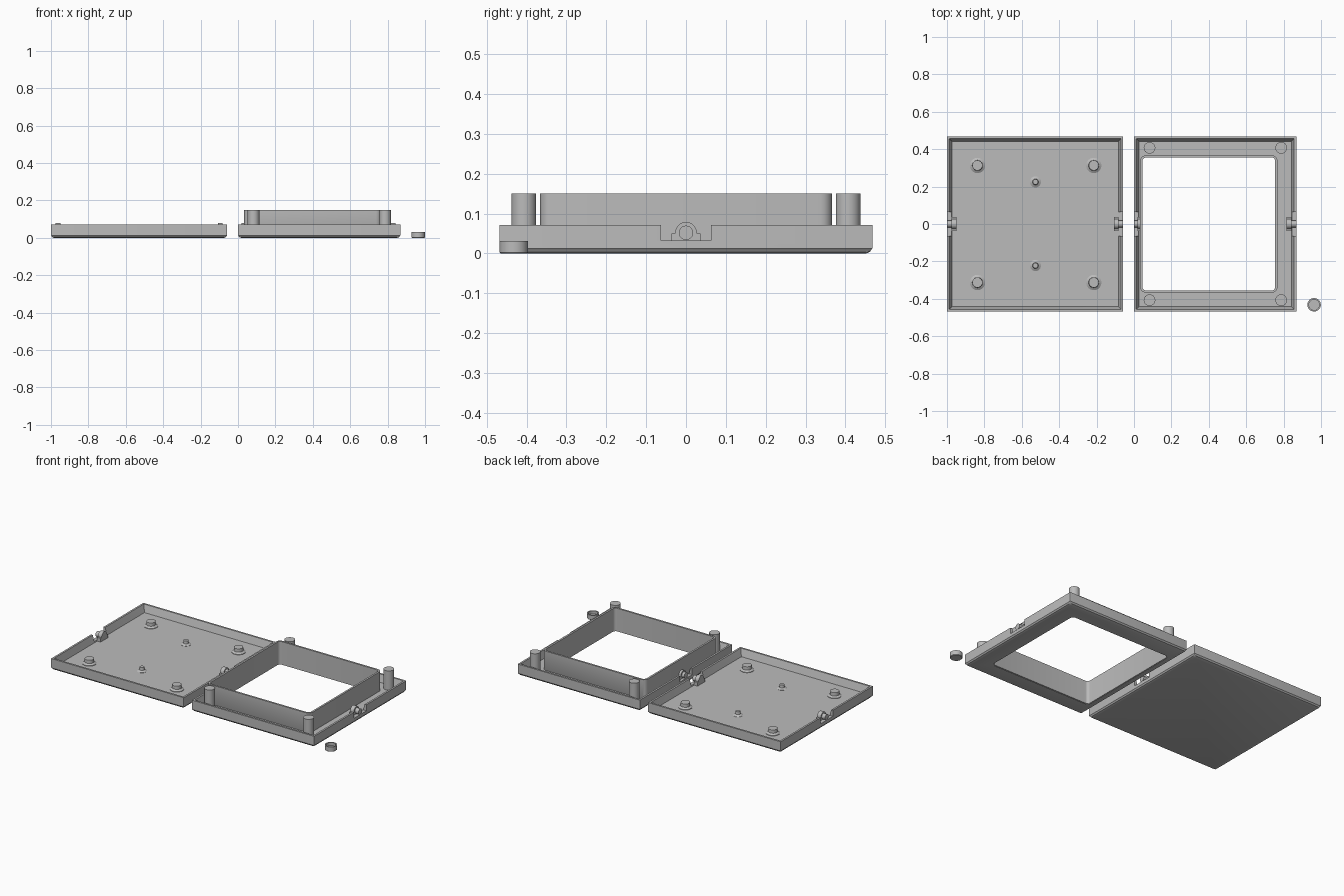
import bpy, bmesh, math

if "Cube" in bpy.data.objects:
    bpy.data.objects.remove(bpy.data.objects["Cube"])

gray = bpy.data.materials.new("plain gray")
gray.diffuse_color = (0.5, 0.5, 0.5, 1)
gray.use_nodes = True
gray.node_tree.nodes["Principled BSDF"].inputs["Base Color"].default_value = gray.diffuse_color


def loft(name, loops, cap=True, close=False, smooth=True):
    """Skin a list of equal-length point loops."""
    bm = bmesh.new()
    rings = [[bm.verts.new(p) for p in loop] for loop in loops]
    pairs = list(zip(rings, rings[1:])) + ([(rings[-1], rings[0])] if close else [])
    for a, b in pairs:
        n = len(a)
        for i in range(n):
            bm.faces.new((a[i], a[(i + 1) % n], b[(i + 1) % n], b[i]))
    if cap and not close:
        bm.faces.new(rings[0])
        bm.faces.new(rings[-1])
    bmesh.ops.recalc_face_normals(bm, faces=bm.faces)
    me = bpy.data.meshes.new(name)
    bm.to_mesh(me)
    bm.free()
    me.materials.append(gray)
    ob = bpy.data.objects.new(name, me)
    bpy.context.collection.objects.link(ob)
    if smooth:
        bpy.ops.object.select_all(action='DESELECT')
        ob.select_set(True)
        bpy.context.view_layer.objects.active = ob
        bpy.ops.object.shade_smooth_by_angle(angle=math.radians(30))
    return ob


def rect(x0, x1, y, z, r):
    """Rounded rectangle loop, symmetric in y."""
    pts = []
    for k, (cx, cy) in enumerate([(x1 - r, y - r), (x0 + r, y - r), (x0 + r, r - y), (x1 - r, r - y)]):
        for i in range(6):
            a = math.pi / 2 * (k + i / 5)
            pts.append((cx + r * math.cos(a), cy + r * math.sin(a), z))
    return pts


def turned(name, x, y, profile, n=32):
    """Vertical turned part from (radius, z) pairs."""
    return loft(name, [[(x + r * math.cos(2 * math.pi * i / n), y + r * math.sin(2 * math.pi * i / n), z)
                        for i in range(n)] for r, z in profile])


def cut(ob, cutter):
    cutter.hide_render = True
    cutter.hide_set(True)
    m = ob.modifiers.new("cut", 'BOOLEAN')
    m.operation = 'DIFFERENCE'
    m.solver = 'EXACT'
    m.object = cutter


def tray(name, x0, x1):
    """Open tray with eased bottom edge and sloped inner walls."""
    section = [(.016, 0, .015), (.006, .004, .008), (.002, .011, .0015), (0, .013, .001), (0, .072, .001),
               (.012, .072, .001), (.026, .026, .001)]
    ob = loft(name, [rect(x0 + d, x1 - d, .468 - d, z, r) for d, z, r in section])
    # Notches in the two side walls
    for x in (x0, x1):
        cut(ob, loft("notch_cutter", [rect(x - .04, x + .04, .063, z, .001) for z in (.033, .1)], smooth=False))
    return ob


def latch(name, xa, xb, xpin):
    """Round-topped bracket from xa to xb with a pin reaching xpin."""
    prof = [(-.037, .02), (-.037, .05), (-.027, .05)]
    prof += [(-.027 * math.cos(a), .052 + .027 * math.sin(a)) for a in [math.pi * i / 16 for i in range(17)]]
    prof += [(.027, .05), (.037, .05), (.037, .02)]
    loft(name + "_bracket", [[(x, y, z) for y, z in prof] for x in (xa, xb)])
    ring = [2 * math.pi * i / 24 for i in range(24)]
    loft(name + "_pin", [[(x, .018 * math.cos(a), .052 + .018 * math.sin(a)) for a in ring] for x in (xb, xpin)])


# Back tray
tray("back_tray", -1, -.058)
latch("back_left_latch", -.95, -.976, -1)
latch("back_right_latch", -.108, -.082, -.058)

# Stepped bosses and small pegs on the back tray floor
for x in (-.837, -.215):
    for y in (-.313, .313):
        turned("boss", x, y, [(.041, .02), (.041, .029), (.028, .037), (.027, .058), (.024, .06)])
for y in (-.222, .225):
    turned("peg", -.527, y, [(.03, .02), (.03, .027), (.016, .035), (.014, .052)])

# Front bezel with a rounded window
bezel = tray("front_bezel", 0, .868)
cut(bezel, loft("window_cutter", [rect(.041, .759, .36, z, .025) for z in (-.1, .2)], smooth=False))
latch("bezel_left_latch", .034, .018, 0)
latch("bezel_right_latch", .815, .842, .868)

# Upright frame around the window
outer, inner = (.033, .767, .367), (.045, .755, .355)
loft("window_frame", [rect(*outer, .015, .03), rect(*outer, .15, .03),
                      rect(*inner, .15, .018), rect(*inner, .002, .018), rect(.041, .759, .36, .002, .025)], close=True)

# Corner posts
for x in (.083, .787):
    for y in (-.407, .407):
        turned("corner_post", x, y, [(.031, .02), (.031, .15)])

# Loose button with a recessed top
turned("button", .963, -.432, [(.033, 0), (.036, .003), (.036, .031), (.028, .031), (.028, .012)])
